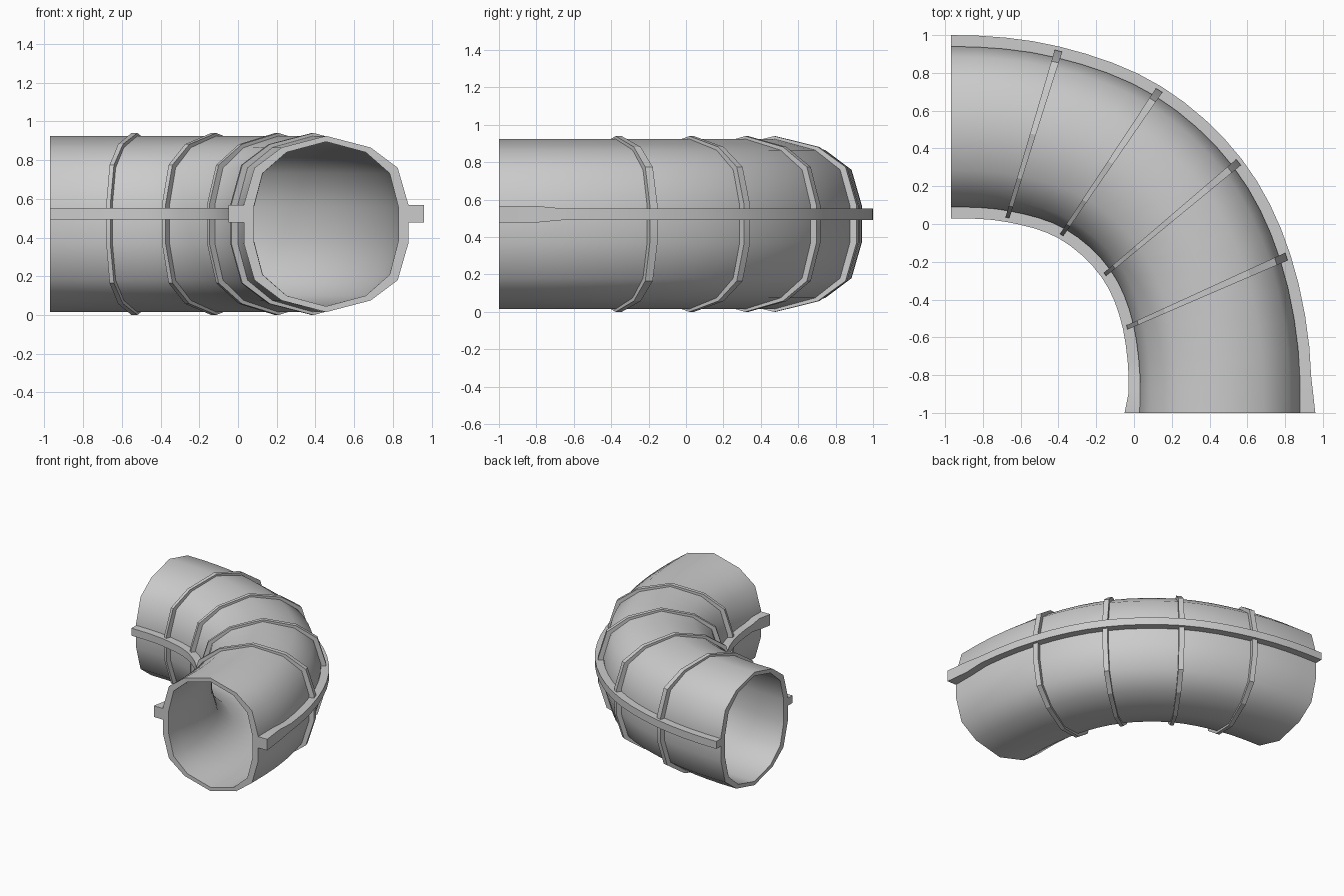
import bpy, bmesh, math
from mathutils import Vector

if "Cube" in bpy.data.objects:
    bpy.data.objects.remove(bpy.data.objects["Cube"])

ZC = 0.47
# Stations along the bend: x, y, angle of the section plane from +y (degrees)
STATIONS = [(-0.97, 0.515, 0), (-0.535, 0.475, 17), (-0.125, 0.325, 34),
            (0.20, 0.03, 50), (0.385, -0.36, 66), (0.455, -0.85, 85), (0.455, -1.0, 90)]
TANGENTS = [(0.44, 0.0)]
for i in range(1, 5):
    a, b = STATIONS[i - 1], STATIONS[i + 1]
    TANGENTS.append(((b[0] - a[0]) / 2, (b[1] - a[1]) / 2))
TANGENTS += [(0.0, -0.45), (0.0, -0.15)]


def frame(u):
    """Centre point and sideways direction of the section at path parameter u."""
    i = min(int(u), 5)
    t = u - i
    p, q = STATIONS[i], STATIONS[i + 1]
    if i == 5:
        x, y = (p[k] + (q[k] - p[k]) * t for k in (0, 1))
    else:
        h = (2*t**3 - 3*t**2 + 1, t**3 - 2*t**2 + t, 3*t**2 - 2*t**3, t**3 - t**2)
        x, y = (h[0]*p[k] + h[1]*TANGENTS[i][k] + h[2]*q[k] + h[3]*TANGENTS[i + 1][k]
                for k in (0, 1))
    ang = math.radians(p[2] + (q[2] - p[2]) * t)
    return Vector((x, y, ZC)), Vector((math.sin(ang), math.cos(ang), 0))


def full(quarter):
    """Mirror four points of a section into a closed 14-sided loop."""
    right = quarter + [(x, -z) for x, z in reversed(quarter)]
    return right + [(-x, z) for x, z in reversed(right[1:-1])]


def ring(bm, frm, profile):
    c, n = frm
    return [bm.verts.new(c + n * x + Vector((0, 0, z))) for x, z in profile]


def bridge(bm, a, b):
    for i in range(len(a)):
        j = (i + 1) % len(a)
        bm.faces.new((a[i], a[j], b[j], b[i]))


def finish(bm, name, angle):
    bmesh.ops.recalc_face_normals(bm, faces=bm.faces)
    me = bpy.data.meshes.new(name)
    bm.to_mesh(me)
    bm.free()
    ob = bpy.data.objects.new(name, me)
    bpy.context.collection.objects.link(ob)
    bpy.ops.object.select_all(action='DESELECT')
    ob.select_set(True)
    bpy.context.view_layer.objects.active = ob
    bpy.ops.object.shade_smooth_by_angle(angle=math.radians(angle))
    return ob


def tube(name, frames, outer, inner, angle):
    """Hollow tube with rims at both ends."""
    bm = bmesh.new()
    outs = [ring(bm, f, outer) for f in frames]
    ins = [ring(bm, f, inner) for f in frames]
    for loops in (outs, ins):
        for a, b in zip(loops, loops[1:]):
            bridge(bm, a, b)
    bridge(bm, outs[0], ins[0])
    bridge(bm, outs[-1], ins[-1])
    return finish(bm, name, angle)


OUTER = full([(0, 0.455), (0.23, 0.395), (0.37, 0.29), (0.425, 0.1)])
INNER = full([(0, 0.425), (0.205, 0.37), (0.328, 0.262), (0.373, 0.09)])
RIB = full([(0, 0.47), (0.245, 0.412), (0.40, 0.305), (0.462, 0.1)])
RIB_IN = full([(0, 0.44), (0.218, 0.383), (0.35, 0.276), (0.40, 0.095)])
steps = [i / 4 for i in range(21)] + [6]

# Bent pipe shell
tube("pipe_elbow", [frame(u) for u in steps], OUTER, INNER, 50)

# Raised bands around the bend
for k in range(1, 5):
    tube(f"rib_{k}", [frame(k - 0.036), frame(k + 0.036)], RIB, RIB_IN, 20)

# Side flanges, flaring at the front opening
for name, side in (("outer_flange", 1), ("inner_flange", -1)):
    bm = bmesh.new()
    loops = []
    for u in steps:
        half = 0.03 if u < 5 else 0.045
        reach = 0.485 if u < 6 else 0.505
        loops.append(ring(bm, frame(u), [(side * x, 0.052 + z) for x, z in
                     ((0.40, -half), (reach, -half), (reach, half), (0.40, half))]))
    for a, b in zip(loops, loops[1:]):
        bridge(bm, a, b)
    bm.faces.new(loops[0])
    bm.faces.new(loops[-1])
    finish(bm, name, 30)
